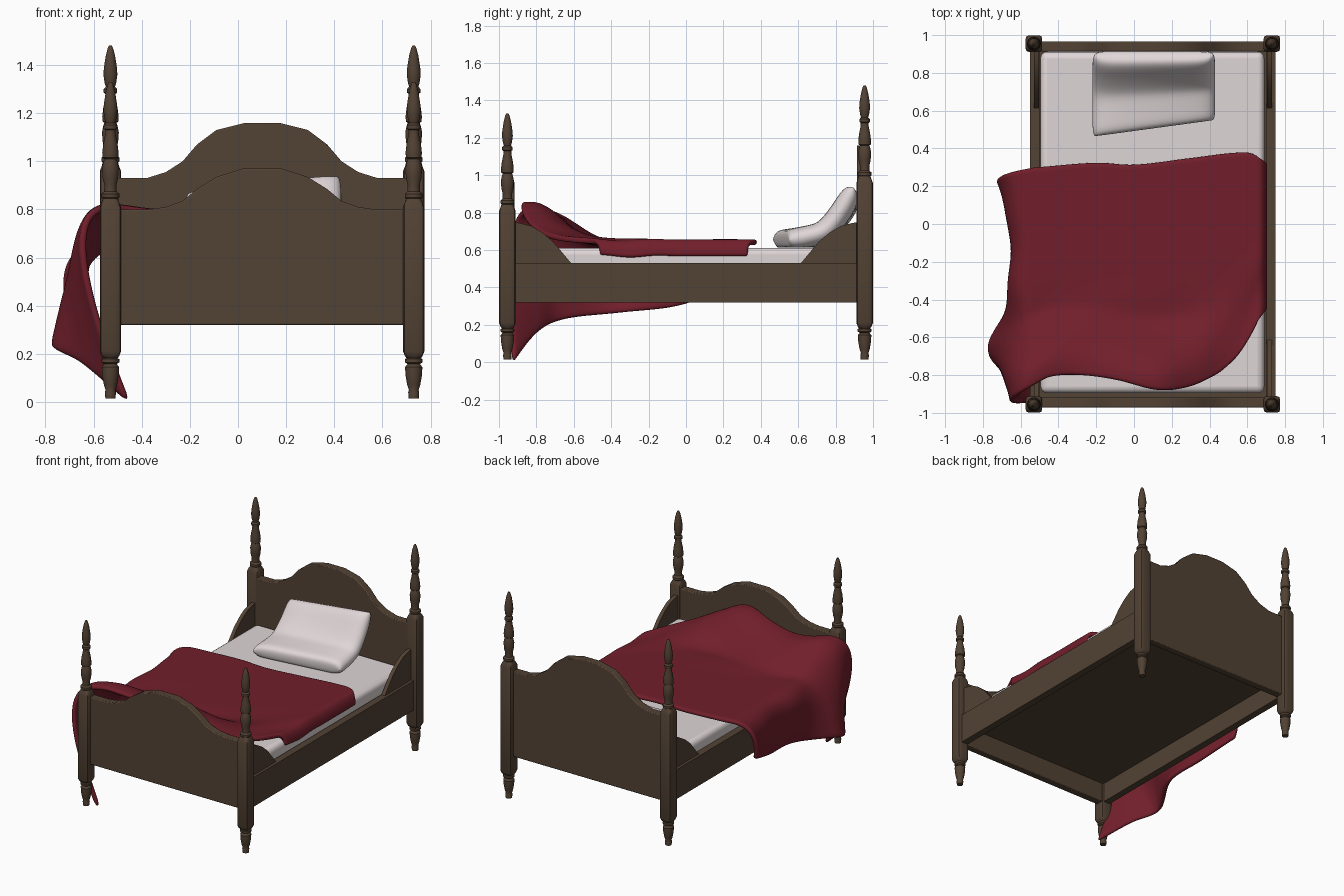
import bpy, bmesh, math
from mathutils import Vector

if "Cube" in bpy.data.objects:
    bpy.data.objects.remove(bpy.data.objects["Cube"])

CX = 0.10                      # bed centre line (blanket hangs off the left)
POST_X, POST_Y = 0.63, 0.955


def material(name, rgb):
    m = bpy.data.materials.new(name)
    m.diffuse_color = (*rgb, 1)
    m.use_nodes = True
    m.node_tree.nodes["Principled BSDF"].inputs["Base Color"].default_value = m.diffuse_color
    return m


WOOD = material("dark_wood", (0.085, 0.054, 0.034))
LINEN = material("white_linen", (0.74, 0.67, 0.68))
RED = material("red_blanket", (0.165, 0.0135, 0.024))


def make(name, verts, faces, mat):
    me = bpy.data.meshes.new(name)
    me.from_pydata([tuple(v) for v in verts], [], faces)
    bm = bmesh.new()
    bm.from_mesh(me)
    bmesh.ops.remove_doubles(bm, verts=bm.verts, dist=1e-5)
    bmesh.ops.recalc_face_normals(bm, faces=bm.faces)
    bm.to_mesh(me)
    bm.free()
    ob = bpy.data.objects.new(name, me)
    bpy.context.collection.objects.link(ob)
    me.materials.append(mat)
    return ob


def bevel(ob, width, segments=2):
    b = ob.modifiers.new("bevel", "BEVEL")
    b.width, b.segments = width, segments
    return ob


def box(name, lo, hi, mat):
    v = [(x, y, z) for x in (lo[0], hi[0]) for y in (lo[1], hi[1]) for z in (lo[2], hi[2])]
    f = [(0, 1, 3, 2), (4, 6, 7, 5), (0, 4, 5, 1), (2, 3, 7, 6), (0, 2, 6, 4), (1, 5, 7, 3)]
    return make(name, v, f, mat)


def slab(name, pts, axis, a, b, mat):
    """Extrude a 2D outline (other axis, z) along axis from a to b."""
    put = (lambda p, d: (d, p[0], p[1])) if axis == "x" else (lambda p, d: (p[0], d, p[1]))
    n = len(pts)
    v = [put(p, a) for p in pts] + [put(p, b) for p in pts]
    f = [tuple(range(n)), tuple(range(n, 2 * n))]
    f += [(i, (i + 1) % n, n + (i + 1) % n, n + i) for i in range(n)]
    return make(name, v, f, mat)


def vec(key):
    return Vector(key[1:]) if len(key) > 2 else Vector((key[1], 0.0))


def curve(t, keys):
    """Smooth interpolation through (t, value...) keys."""
    if t <= keys[0][0]:
        return vec(keys[0])
    n = len(keys)
    for i in range(n - 1):
        if t <= keys[i + 1][0]:
            k = (t - keys[i][0]) / (keys[i + 1][0] - keys[i][0])
            p = [vec(keys[min(max(j, 0), n - 1)]) for j in (i - 1, i, i + 1, i + 2)]
            m1, m2 = (p[2] - p[0]) / 2, (p[3] - p[1]) / 2
            k2, k3 = k * k, k * k * k
            return (p[1] * (2 * k3 - 3 * k2 + 1) + m1 * (k3 - 2 * k2 + k)
                    + p[2] * (3 * k2 - 2 * k3) + m2 * (k3 - k2))
    return vec(keys[-1])


def smooth(a, b, x):
    t = min(max((x - a) / (b - a), 0), 1)
    return t * t * (3 - 2 * t)


# Posts: turned foot, rounded square shaft, turned finial
FOOT = [(0.015, 0.021), (0.04, 0.023), (0.05, 0.020), (0.07, 0.027), (0.11, 0.034), (0.145, 0.036),
        (0.158, 0.026), (0.165, 0.037), (0.178, 0.037), (0.182, 0.030)]
FINIAL = [(0.485, 0.032), (0.48, 0.037), (0.465, 0.037), (0.455, 0.026), (0.43, 0.025), (0.40, 0.032),
          (0.36, 0.035), (0.335, 0.030), (0.32, 0.025), (0.315, 0.033), (0.305, 0.033), (0.295, 0.034),
          (0.26, 0.030), (0.22, 0.022), (0.20, 0.021), (0.195, 0.028), (0.18, 0.028), (0.17, 0.019),
          (0.155, 0.024), (0.12, 0.029), (0.09, 0.027), (0.04, 0.019), (0.01, 0.011), (0, 0.006)]


def post(name, x, y, top):
    s = top - 0.5
    rings = [(z, r, 0) for z, r in FOOT]
    rings += [(0.19, 0.036, 1), (0.21, 0.044, 1), (s - 0.02, 0.044, 1), (s, 0.036, 1)]
    rings += [(top - d, r, 0) for d, r in FINIAL]
    N, v, f = 24, [], []
    for z, r, sq in rings:
        for i in range(N):
            c, d = math.cos(i * math.tau / N), math.sin(i * math.tau / N)
            k = (c ** 6 + d ** 6) ** (-1 / 6) if sq else 1
            v.append((x + c * r * k, y + d * r * k, z))
    for j in range(len(rings) - 1):
        f += [(j * N + i, j * N + (i + 1) % N, (j + 1) * N + (i + 1) % N, (j + 1) * N + i) for i in range(N)]
    f += [tuple(range(N)), tuple(range(len(v) - N, len(v)))]
    return make(name, v, f, WOOD)


# Head and foot boards: half outlines mirrored about the bed centre
HEAD = [(0.61, 0.93), (0.48, 0.93), (0.40, 0.955), (0.33, 1.0), (0.27, 1.07), (0.19, 1.13), (0.07, 1.16)]
FOOTB = [(0.61, 0.80), (0.47, 0.80), (0.40, 0.81), (0.33, 0.835), (0.27, 0.885), (0.19, 0.935), (0.08, 0.97)]
for name, half, y in (("headboard", HEAD, 0.94), ("footboard", FOOTB, -0.945)):
    out = [(CX - 0.61, 0.32)] + [(CX - a, z) for a, z in half]
    out += [(CX + a, z) for a, z in reversed(half)] + [(CX + 0.61, 0.32)]
    bevel(slab(name, out, "y", y - 0.027, y + 0.027, WOOD), 0.006)

# Side rails, curved corner brackets and posts
ARC = [(0.93, 0.53), (0.93, 0.75), (0.89, 0.745), (0.83, 0.73), (0.77, 0.695), (0.71, 0.645), (0.66, 0.585), (0.61, 0.525)]
for sx, side in ((-1, "left"), (1, "right")):
    xi, xo = CX + sx * 0.60, CX + sx * 0.65
    box(f"{side}_rail", (min(xi, xo), -0.93, 0.32), (max(xi, xo), 0.93, 0.53), WOOD)
    for sy, end, top in ((-1, "front", 1.33), (1, "back", 1.48)):
        post(f"{end}_{side}_post", CX + sx * POST_X, sy * POST_Y, top)
        slab(f"{end}_{side}_bracket", [(sy * a, z) for a, z in ARC], "x",
             CX + sx * 0.603, CX + sx * 0.63, WOOD)

# Base panel and mattress
box("base_panel", (-0.51, -0.93, 0.46), (0.71, 0.93, 0.50), WOOD)
bevel(box("mattress", (-0.495, -0.895, 0.49), (0.69, 0.912, 0.612), LINEN), 0.035, 4)

# Pillow: two sheets puffed about a bent centre line leaning on the headboard
N = 28
PATH = [(0, 0.465, 0.655), (0.25, 0.58, 0.668), (0.5, 0.70, 0.70), (0.75, 0.80, 0.79), (1, 0.895, 0.92)]
v, f = [], []
for side in (1, -1):
    for i in range(N + 1):
        for j in range(N + 1):
            a, b = -math.cos(math.pi * i / N), -math.cos(math.pi * j / N)
            t = (b + 1) / 2
            y, z = curve(t, PATH)
            tan = curve(min(t + 0.03, 1), PATH) - curve(max(t - 0.03, 0), PATH)
            tan.normalize()
            h = side * 0.06 * max((1 - a ** 8) * (1 - b ** 8), 0) ** 0.5
            y += (1 - t) * 0.085 * (a + 1) / 2
            z += t * 0.035 * (a - 0.6)
            x = 0.105 + 0.325 * a * (1 - 0.04 * b ** 8)
            v.append((x, min(y - tan.y * h, 0.912), max(z + tan.x * h, 0.614)))
    o = 0 if side == 1 else (N + 1) ** 2
    f += [(o + i * (N + 1) + j, o + (i + 1) * (N + 1) + j, o + (i + 1) * (N + 1) + j + 1, o + i * (N + 1) + j + 1)
          for i in range(N) for j in range(N)]
make("pillow", v, f, LINEN)

# Blanket: top sheet between two wavy edges, then a drape over the left rail
BACK = [(-0.55, 0.30), (-0.2, 0.325), (0.0, 0.315), (0.3, 0.35), (0.57, 0.38), (0.64, 0.37), (0.69, 0.33)]
FRONT = [(-0.55, -0.86), (-0.45, -0.81), (-0.3, -0.80), (-0.1, -0.825), (0.13, -0.88), (0.3, -0.86),
         (0.45, -0.79), (0.55, -0.70), (0.62, -0.59), (0.69, -0.46)]
LIFT = [(-0.55, 0.165), (-0.3, 0.15), (-0.1, 0.165), (0.13, 0.195), (0.3, 0.13), (0.5, 0.04), (0.68, 0.0)]
HEM = [(0, -0.70, 0.22, 0.39), (0.25, -0.62, -0.05, 0.30), (0.5, -0.60, -0.35, 0.265),
       (0.75, -0.765, -0.65, 0.23), (0.9, -0.64, -0.80, 0.155), (1, -0.45, -0.925, -0.005)]
MID = [(0, -0.77, 0.26), (0.25, -0.71, 0.0), (0.5, -0.73, -0.32), (0.75, -0.66, -0.62),
       (0.9, -0.77, -0.84), (1, -0.80, -1.0)]


def top_point(x, w):
    yb, yf = curve(x, BACK)[0], curve(x, FRONT)[0]
    z = 0.642 + curve(x, LIFT)[0] * smooth(0.66, 0.96, w)
    z += 0.007 * math.sin(9 * x + 14 * w) * smooth(0.4, 0.8, w)
    return Vector((x, yb + (yf - yb) * w, z))


ROWS, TOPC, SIDEC, EDGE = 44, 40, 24, 6
v = []
for r in range(ROWS + 1):
    w = r / ROWS
    for c in range(EDGE):                       # tucked right edge
        q = (1 - c / EDGE) * math.pi / 2
        p = top_point(0.655 + 0.035 * math.sin(q), w)
        p.z -= 0.075 * (1 - math.cos(q))
        v.append(p)
    for c in range(TOPC + 1):
        v.append(top_point(0.655 - 1.175 * c / TOPC, w))
    rim, hem = v[-1], curve(w, HEM)
    mx, my = curve(w, MID)
    ctrl = Vector((mx, my, rim.z + 0.02))
    for c in range(1, SIDEC + 1):
        s = c / SIDEC
        p = rim * (1 - s) ** 2 + ctrl * 2 * s * (1 - s) + hem * s * s
        p.x += 0.012 * math.sin(22 * w) * s * (1 - s) * 2
        v.append(p)
W = EDGE + TOPC + SIDEC + 1
f = [(r * W + c, r * W + c + 1, (r + 1) * W + c + 1, (r + 1) * W + c) for r in range(ROWS) for c in range(W - 1)]
blanket = make("blanket", v, f, RED)
so = blanket.modifiers.new("thickness", "SOLIDIFY")
so.thickness, so.offset = 0.03, 0
su = blanket.modifiers.new("soften", "SUBSURF")
su.levels = su.render_levels = 1

# Smooth shading with sharp edges kept
bpy.ops.object.select_all(action="DESELECT")
for ob in bpy.context.collection.objects:
    ob.select_set(True)
    bpy.context.view_layer.objects.active = ob
bpy.ops.object.shade_smooth_by_angle(angle=math.radians(40))
